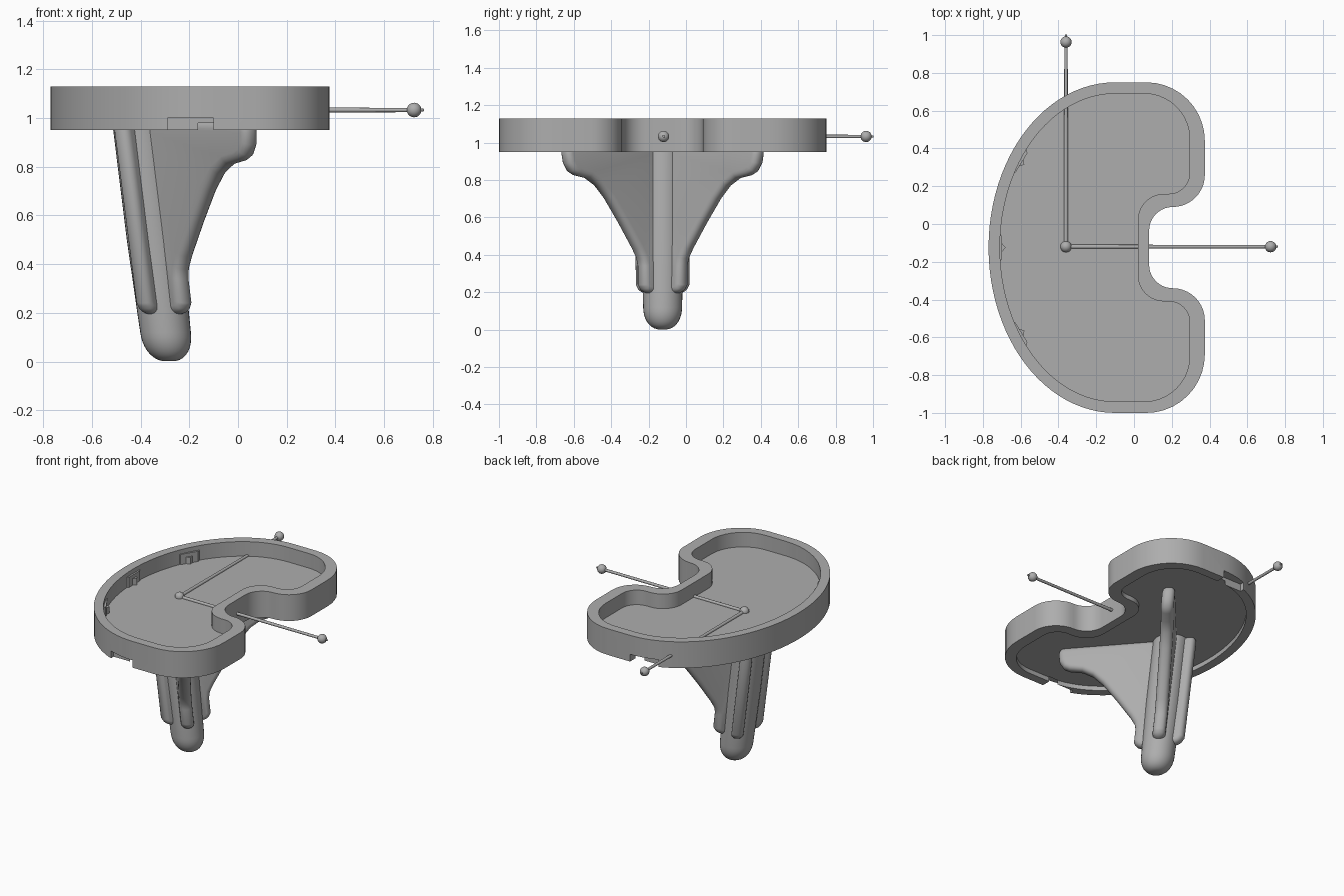
import bpy, bmesh
from math import sin, cos, pi, radians
from mathutils import Vector, Matrix

old = bpy.data.objects.get("Cube")
if old:
    bpy.data.objects.remove(old, do_unlink=True)

CY = -0.125            # symmetry line of the tray
TOP, BASE = 1.13, 0.95
FLOOR, UNDER = 1.03, 0.98

metal = bpy.data.materials.new("satin_grey")
metal.use_nodes = True
metal.diffuse_color = (0.42, 0.42, 0.42, 1)
metal.node_tree.nodes["Principled BSDF"].inputs["Base Color"].default_value = (0.42, 0.42, 0.42, 1)


def activate(obj):
    bpy.ops.object.select_all(action='DESELECT')
    obj.select_set(True)
    bpy.context.view_layer.objects.active = obj


def finish(name, bm):
    bmesh.ops.recalc_face_normals(bm, faces=bm.faces)
    mesh = bpy.data.meshes.new(name)
    bm.to_mesh(mesh)
    bm.free()
    obj = bpy.data.objects.new(name, mesh)
    bpy.context.collection.objects.link(obj)
    mesh.materials.append(metal)
    return obj


def smooth(obj, angle=35):
    activate(obj)
    bpy.ops.object.shade_smooth_by_angle(angle=radians(angle))


def prism(name, points, depth):
    """Extrude a closed 3D polygon along a vector."""
    bm = bmesh.new()
    face = bm.faces.new([bm.verts.new(p) for p in points])
    out = bmesh.ops.extrude_face_region(bm, geom=[face])
    bmesh.ops.translate(bm, vec=depth, verts=[v for v in out["geom"] if isinstance(v, bmesh.types.BMVert)])
    return finish(name, bm)


def box(name, center, size):
    bm = bmesh.new()
    bmesh.ops.create_cube(bm, size=1, matrix=Matrix.Translation(center) @ Matrix.Diagonal((*size, 1)))
    return finish(name, bm)


def fillet(prev, corner, nxt, r, n=10):
    """Arc points rounding a right-angled corner."""
    a = (Vector(prev) - Vector(corner)).normalized() * r
    b = (Vector(nxt) - Vector(corner)).normalized() * r
    c = Vector(corner) + a + b
    return [c - b * cos(t) - a * sin(t) for t in [i * pi / 2 / n for i in range(n + 1)]]


def outline(a, b, right, lobe, notch, radii):
    """Kidney outline: half ellipse on -x, two lobes and a notch on +x."""
    half = [Vector((-0.1 - a * cos(t), b * sin(t))) for t in [i * pi / 48 for i in range(25)]]
    path = [(-0.1, b), (right, b), (right, lobe), (notch, lobe), (notch, 0)]
    for i, r in enumerate(radii):
        half += fillet(path[i], path[i + 1], path[i + 2], r)
    mirrored = [Vector((p.x, -p.y)) for p in reversed(half[1:])]
    return half + mirrored


def plate(name, loop, z0, z1):
    return prism(name, [(p.x, p.y + CY, z0) for p in loop], (0, 0, z1 - z0))


def cut(target, cutter):
    cutter.hide_render = True
    mod = target.modifiers.new("cut", 'BOOLEAN')
    mod.operation, mod.solver, mod.object = 'DIFFERENCE', 'EXACT', cutter
    activate(target)
    bpy.ops.object.modifier_apply(modifier=mod.name)
    bpy.data.objects.remove(cutter, do_unlink=True)


# Tray with a raised rim, shallow underside recess and two edge slots
outer = outline(0.67, 0.875, 0.375, 0.215, 0.08, (0.31, 0.17, 0.125))
inner = outline(0.61, 0.815, 0.295, 0.285, 0.02, (0.24, 0.11, 0.14))
tray = plate("tray", outer, BASE, TOP)
cut(tray, plate("upper_recess", inner, FLOOR, TOP + 0.1))
cut(tray, plate("lower_recess", inner, BASE - 0.1, UNDER))
for side in (-1, 1):
    cut(tray, box("slot", (-0.195, CY + side * 0.88, 0.95), (0.19, 0.14, 0.1)))
smooth(tray)

# Locking pads and teeth along the curved inner wall
for label, v, ang in (("front", -0.455, 0.55), ("middle", 0, 0), ("back", 0.455, -0.55)):
    wall_x = -0.1 - 0.61 * (1 - (v / 0.815) ** 2) ** 0.5
    place = Matrix.Translation((wall_x, CY + v, 0)) @ Matrix.Rotation(ang, 4, 'Z')
    pad = [(-0.015, -0.09), (0.012, -0.06), (0.012, 0.06), (-0.015, 0.09)]
    tooth = [(0.005, -0.03), (0.03, 0), (0.005, 0.03)]
    prism(label + "_pad", [place @ Vector((x, y, FLOOR - 0.01)) for x, y in pad], (0, 0, 0.08))
    prism(label + "_tooth", [place @ Vector((x, y, FLOOR - 0.01)) for x, y in tooth], (0, 0, 0.055))


def lean(obj):
    """Place a keel part and tilt it backwards as it rises."""
    for v in obj.data.vertices:
        v.co.x += -0.295 - 0.124 * (v.co.z - 0.1)
        v.co.y += CY


# Stem: rounded post turned from a profile
profile = [(0.112, UNDER + 0.01), (0.112, 0.5), (0.106, 0.2)]
profile += [(0.104 * cos(t) ** 0.8, 0.12 - 0.12 * sin(t)) for t in [i * pi / 18 for i in range(9)]]
bm = bmesh.new()
rings = [[bm.verts.new((r * cos(i * pi / 16), r * sin(i * pi / 16), z)) for i in range(32)] for r, z in profile]
for lo, hi in zip(rings, rings[1:]):
    for i in range(32):
        j = (i + 1) % 32
        bm.faces.new((lo[i], lo[j], hi[j], hi[i]))
bm.faces.new(rings[0])
bm.faces.new(rings[-1])
stem = finish("stem", bm)
lean(stem)
smooth(stem, 50)


def fin(name, contour, angle, thick):
    """Flat radial blade with rounded edges."""
    d = Vector((cos(angle), sin(angle), 0))
    n = Vector((-d.y, d.x, 0)) * thick
    obj = prism(name, [d * r + Vector((0, 0, z)) - n / 2 for r, z in contour], n)
    mod = obj.modifiers.new("round", 'BEVEL')
    mod.width, mod.segments, mod.limit_method = thick * 0.42, 4, 'ANGLE'
    mod.angle_limit = radians(50)
    activate(obj)
    bpy.ops.object.modifier_apply(modifier=mod.name)
    lean(obj)
    smooth(obj, 40)


# Long wings under the lobes, short ribs behind the stem
wing = [(0, 0.99), (0.7, 0.99), (0.7, 0.94), (0.69, 0.89), (0.66, 0.845), (0.62, 0.825),
        (0.54, 0.81), (0.47, 0.77), (0.4, 0.7), (0.3, 0.57), (0.2, 0.43), (0.17, 0.38),
        (0.16, 0.34), (0.16, 0.24), (0.14, 0.2), (0, 0.18)]
rib = [(0, 0.99), (0.165, 0.99), (0.16, 0.24), (0.14, 0.2), (0, 0.18)]
for label, s in (("front", -1), ("back", 1)):
    fin(label + "_wing", wing, s * radians(49), 0.08)
    fin(label + "_rib", rib, s * radians(122), 0.075)


# Thin reference rods with ball ends
def ball(name, at):
    bm = bmesh.new()
    bmesh.ops.create_uvsphere(bm, u_segments=20, v_segments=12, radius=0.03, matrix=Matrix.Translation(at))
    smooth(finish(name, bm), 60)


def rod(name, start, end, r0, r1):
    axis = end - start
    bm = bmesh.new()
    turn = axis.to_track_quat('Z', 'Y').to_matrix().to_4x4()
    bmesh.ops.create_cone(bm, cap_ends=True, segments=12, radius1=r0, radius2=r1, depth=axis.length,
                          matrix=Matrix.Translation((start + end) / 2) @ turn)
    smooth(finish(name, bm), 50)


hub = Vector((-0.36, CY + 0.005, 1.033))
ball("hub_ball", hub)
for label, d in (("side", Vector((1, 0, 0))), ("back", Vector((0, 1, 0)))):
    end = hub + d * 1.083
    rod(label + "_rod", hub, end, 0.011, 0.009)
    ball(label + "_ball", end)
    rod(label + "_tip", end, end + d * 0.04, 0.009, 0.005)
